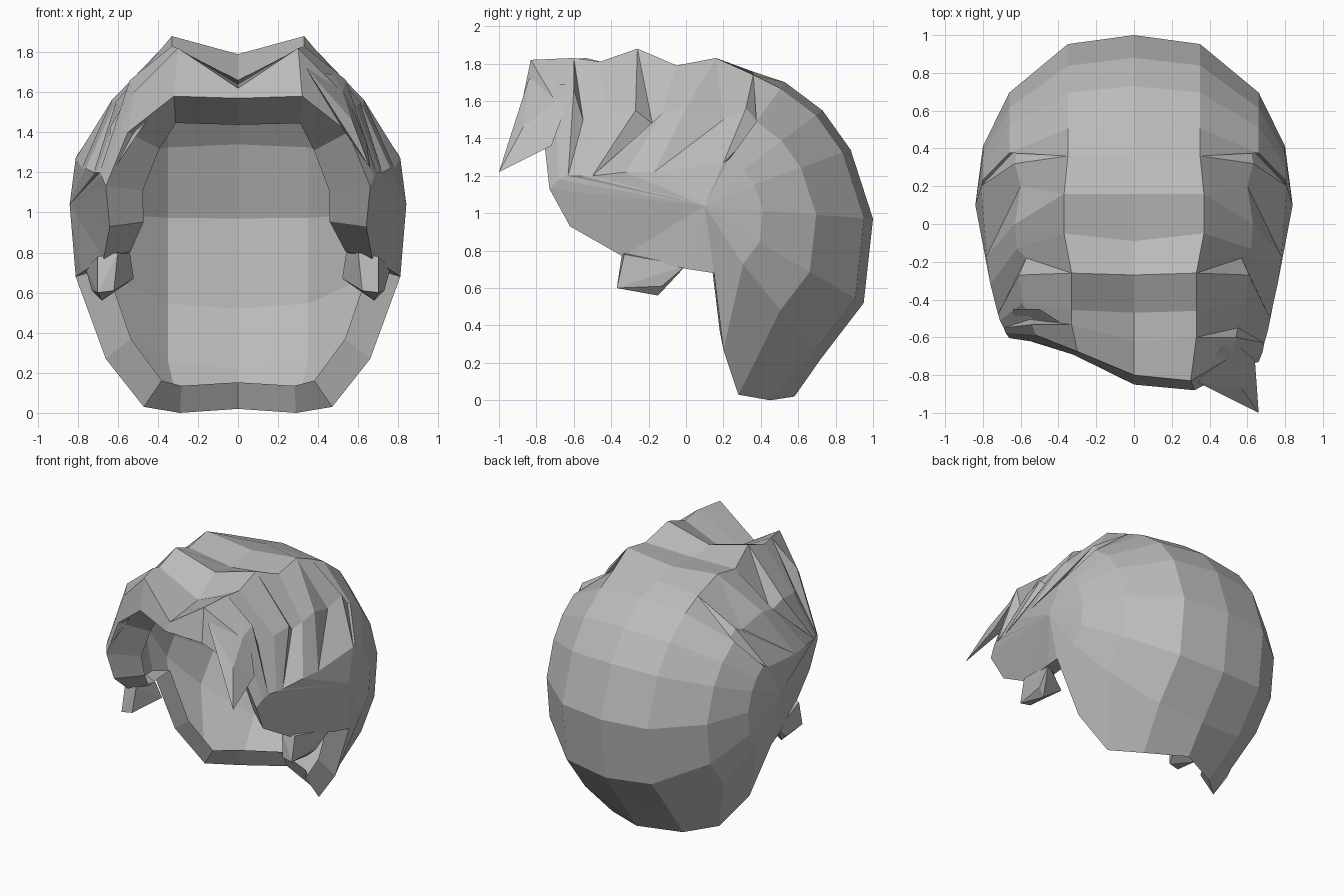
import bpy, bmesh
from mathutils import Vector

if "Cube" in bpy.data.objects:
    bpy.data.objects.remove(bpy.data.objects["Cube"])

PIVOT = Vector((0, 0.05, 1.04))

hair = bpy.data.materials.new("hair_grey")
hair.diffuse_color = (0.5, 0.5, 0.5, 1)
hair.use_nodes = True
hair.node_tree.nodes["Principled BSDF"].inputs["Base Color"].default_value = hair.diffuse_color


def finish(bm, name):
    bmesh.ops.recalc_face_normals(bm, faces=bm.faces[:])
    me = bpy.data.meshes.new(name)
    bm.to_mesh(me)
    bm.free()
    me.materials.append(hair)
    ob = bpy.data.objects.new(name, me)
    bpy.context.collection.objects.link(ob)
    return ob


def hull(name, pts, side=1):
    """Faceted solid lock of hair."""
    bm = bmesh.new()
    for x, y, z in pts:
        bm.verts.new((x * side, y, z))
    res = bmesh.ops.convex_hull(bm, input=bm.verts[:])
    loose = {v for v in res["geom_interior"] + res["geom_unused"]
             if isinstance(v, bmesh.types.BMVert)}
    bmesh.ops.delete(bm, geom=list(loose), context='VERTS')
    finish(bm, name)


# --- back of the cap: centre-line profile (y, z) swept sideways to the temples
PROFILE = [(0.72, 0.22), (0.95, 0.52), (1.0, 0.97), (0.88, 1.34), (0.73, 1.55), (0.53, 1.70)]
SWEEP = [(0, 1), (0.35, 0.95), (0.66, 0.68), (0.80, 0.38)]
NAPE = [(0, 0.58, 0.02), (0.29, 0.45, 0), (0.47, 0.28, 0.03), (0.66, 0.2, 0.27)]
POLE = (0.84, 0.1, 1.04)
EAR_TOP = (0.81, 0.15, 0.68)
TEMPLE = [(0.64, -0.62, 0.93), (0.67, -0.34, 0.77), (0.78, 0.02, 0.70)]

rows = [NAPE]
for y, z in PROFILE:
    rows.append([(x, PIVOT.y + (y - PIVOT.y) * s, PIVOT.z + (z - PIVOT.z) * s)
                 for x, s in SWEEP])

# --- overlapping locks, back to front: parting, ridge, recess under the previous
#     lock, raised trailing edge (None where there is no step), tip
LOCKS = [
    ((0, 0.35, 1.76), (0.35, 0.36, 1.74), (0.62, 0.40, 1.47), (0.63, 0.32, 1.56), (0.81, 0.20, 1.27)),
    ((0, 0.16, 1.79), (0.37, 0.16, 1.83), (0.60, 0.20, 1.50), (0.63, 0.00, 1.56), (0.78, -0.17, 1.22)),
    ((0, -0.09, 1.76), (0.37, -0.05, 1.79), (0.62, -0.13, 1.53), None, (0.76, -0.32, 1.22)),
    ((0, -0.27, 1.79), (0.33, -0.26, 1.88), (0.57, -0.18, 1.48), (0.61, -0.27, 1.55), (0.72, -0.50, 1.20)),
    ((0, -0.47, 1.66), (0.33, -0.46, 1.81), (0.59, -0.42, 1.53), None, (0.71, -0.56, 1.20)),
    ((0, -0.62, 1.64), (0.33, -0.60, 1.83), (0.55, -0.55, 1.50), (0.54, -0.60, 1.66), (0.69, -0.63, 1.20)),
    ((0, -0.80, 1.62), (0.30, -0.83, 1.82), (0.52, -0.70, 1.60), None, (0.68, -0.68, 1.18)),
    ((0, -0.85, 1.57), (0.32, -0.88, 1.58), (0.55, -0.76, 1.40), None, (0.66, -0.73, 1.13)),
]
for parting, ridge, recess, raised, tip in LOCKS:
    rows.append([parting, ridge, recess, tip])
    if raised:
        rows.append([parting, ridge, raised, tip])

bm = bmesh.new()
for side in (1, -1):
    cache = {}

    def vert(p):
        if p not in cache:
            x, y, z = p[0] * side, p[1], p[2]
            if x < 0 and y < -0.45:        # the fringe sweeps back on the left
                y += (-0.45 - y) * 0.45 * min(1, -x / 0.33)
            cache[p] = bm.verts.new((x, y, z))
        return cache[p]

    def face(*ps):
        ps = list(dict.fromkeys(ps))       # stepped locks share their end points
        if len(ps) > 2:
            bm.faces.new([vert(p) for p in ps])

    for j, (a, b) in enumerate(zip(rows, rows[1:])):
        for k in range(3):
            face(a[k], a[k + 1], b[k + 1], b[k])
        if j == 0:
            face(a[3], EAR_TOP, POLE, b[3])
        else:
            face(a[3], POLE, b[3])
    rim = [rows[-1][3]] + TEMPLE + [EAR_TOP]
    for a, b in zip(rim, rim[1:]):
        face(a, POLE, b)
bmesh.ops.remove_doubles(bm, verts=bm.verts[:], dist=0.0005)

# --- rim turned inwards along the open edge
border = [e for e in bm.edges if e.is_boundary]
inner = {}
for v in {v for e in border for v in e.verts}:
    t = min(1, max(0, (-0.3 - v.co.y) / 0.4))
    s = 0.87 - 0.12 * t
    d = v.co - PIVOT
    sx = 0.97 if abs(d.x) < 0.4 else s - 0.06
    inner[v] = bm.verts.new(PIVOT + Vector((d.x * sx, d.y * s, d.z * s)))
for e in border:
    a, b = e.verts
    bm.faces.new((a, b, inner[b], inner[a]))
finish(bm, "hair_cap")

# --- sideburn in front of each ear
SIDEBURN = [(0.60, -0.34, 0.80), (0.70, -0.33, 0.78), (0.76, 0.0, 0.72), (0.54, -0.2, 0.80),
            (0.52, -0.15, 0.67), (0.62, -0.36, 0.61), (0.70, -0.37, 0.60),
            (0.68, -0.15, 0.56), (0.73, -0.13, 0.61)]
hull("sideburn_right", SIDEBURN)
hull("sideburn_left", SIDEBURN, -1)

# --- swept fringe: pointed tip on the right, short lock on the left
hull("fringe_tip", [(0.50, -0.60, 1.68), (0.34, -0.84, 1.72), (0.57, -0.87, 1.46),
                    (0.66, -1.0, 1.22), (0.64, -0.72, 1.36), (0.52, -0.75, 1.42)])
hull("fringe_left", [(-0.36, -0.54, 1.76), (-0.50, -0.45, 1.67), (-0.64, -0.45, 1.42),
                     (-0.63, -0.60, 1.20), (-0.50, -0.60, 1.42), (-0.36, -0.65, 1.60)])
